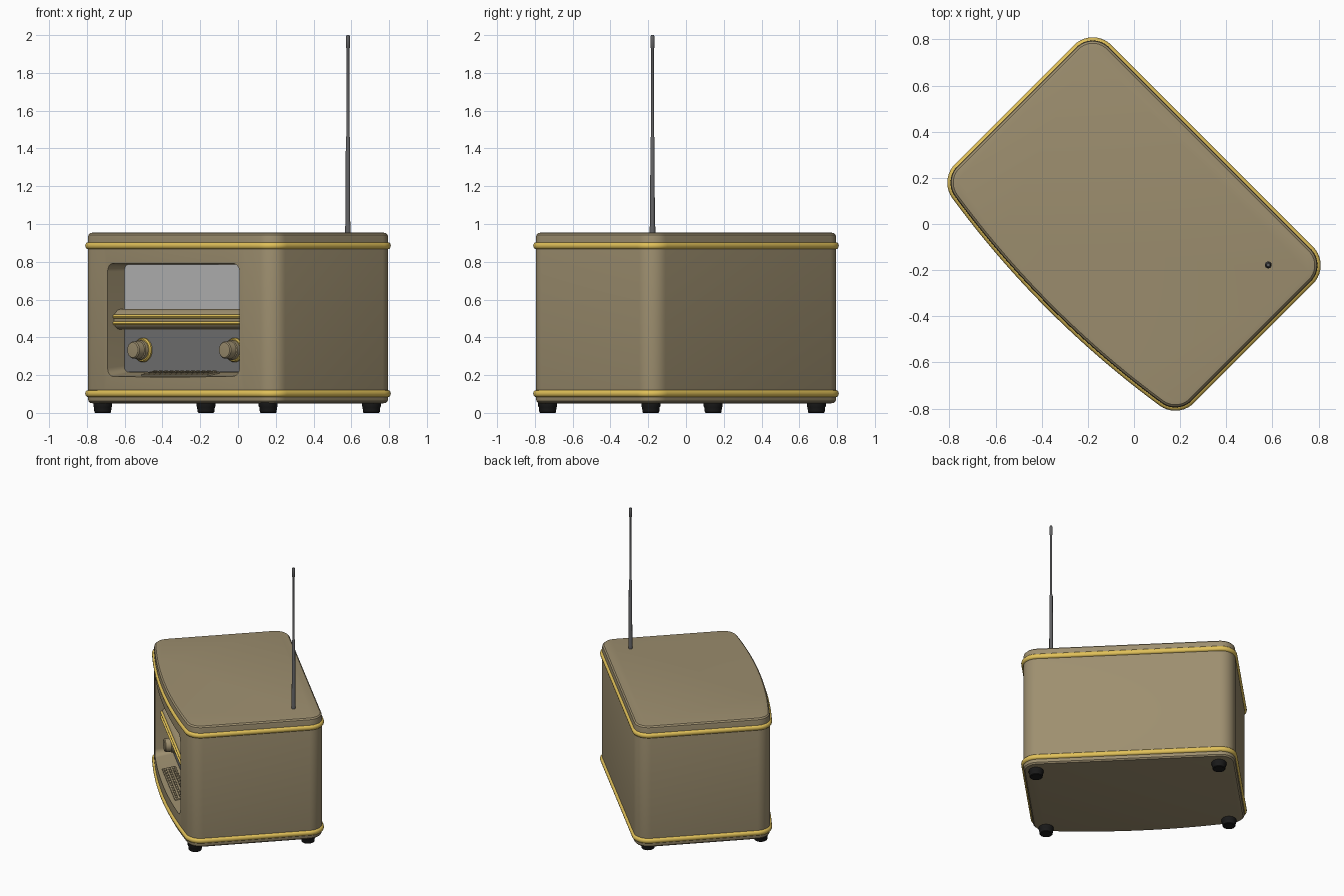
import bpy, bmesh
from math import pi, sin, cos, atan2, radians, sqrt
from mathutils import Matrix, Vector

if "Cube" in bpy.data.objects:
    bpy.data.objects.remove(bpy.data.objects["Cube"])

# The radio is built facing -y, then turned 45 degrees at the end
PARTS = []


def material(name, r, g, b):
    m = bpy.data.materials.new(name)
    m.diffuse_color = (r, g, b, 1)
    m.use_nodes = True
    m.node_tree.nodes["Principled BSDF"].inputs["Base Color"].default_value = m.diffuse_color
    return m


TAN = material("tan", .34, .275, .16)
GOLD = material("gold", .75, .53, .1)
LIGHT = material("dial_grey", .5, .5, .5)
DARK = material("panel_grey", .18, .18, .18)
METAL = material("antenna_grey", .12, .12, .125)
BLACK = material("rubber", .01, .01, .01)


def make(name, bm, mat, bevel=0):
    bmesh.ops.recalc_face_normals(bm, faces=bm.faces)
    me = bpy.data.meshes.new(name)
    if bevel:
        bmesh.ops.bevel(bm, geom=bm.edges[:], offset=bevel, segments=2,
                        affect='EDGES', profile=.5)
    bm.to_mesh(me)
    bm.free()
    ob = bpy.data.objects.new(name, me)
    bpy.context.collection.objects.link(ob)
    me.materials.append(mat)
    PARTS.append(ob)
    return ob


def loft(name, rings, mat, closed=False):
    """Skin a list of equal-length point rings; cap the ends or close the loop."""
    bm = bmesh.new()
    vs = [[bm.verts.new(p) for p in r] for r in rings]
    n = len(vs[0])
    pairs = list(zip(vs, vs[1:])) + ([(vs[-1], vs[0])] if closed else [])
    for a, b in pairs:
        for i in range(n):
            j = (i + 1) % n
            bm.faces.new((a[i], a[j], b[j], b[i]))
    if not closed:
        bm.faces.new(vs[0])
        bm.faces.new(vs[-1])
    return make(name, bm, mat)


def lathe(name, profile, at, mat, forward=False, n=32):
    """Turn (radius, height) pairs around z, or around -y when forward."""
    rings = []
    for r, h in profile:
        ring = []
        for i in range(n):
            a = 2 * pi * i / n
            p = (r * cos(a), -h, r * sin(a)) if forward else (r * cos(a), r * sin(a), h)
            ring.append(Vector(p) + Vector(at))
        rings.append(ring)
    return loft(name, rings, mat)


def box(name, x, y, z, mat, bevel=0):
    bm = bmesh.new()
    bmesh.ops.create_cube(bm, size=1)
    for v in bm.verts:
        v.co = (x[v.co.x > 0], y[v.co.y > 0], z[v.co.z > 0])
    return make(name, bm, mat, bevel)


# Cabinet outline: bowed front, three flat sides, rounded corners
U, BACK, R = .718, .465, .1
ARC_R, FRONT = 4.19, -.512
ARC_Y = FRONT + ARC_R


def outline(d, z):
    cx, cy = U - R, -.365
    t = atan2(cx, ARC_Y - cy)
    pts = [((ARC_R + d) * sin(t * k / 12), ARC_Y - (ARC_R + d) * cos(t * k / 12))
           for k in range(-11, 12)]
    for y, a0, a1 in ((cy, -pi / 2 + t, 0), (BACK - R, 0, pi / 2)):
        pts += [(cx + (R + d) * cos(a0 + (a1 - a0) * k / 10),
                 y + (R + d) * sin(a0 + (a1 - a0) * k / 10)) for k in range(11)]
    for y, a0, a1 in ((BACK - R, pi / 2, pi), (cy, pi, 3 * pi / 2 - t)):
        pts += [(-cx + (R + d) * cos(a0 + (a1 - a0) * k / 10),
                 y + (R + d) * sin(a0 + (a1 - a0) * k / 10)) for k in range(11)]
    return [(x, y, z) for x, y in pts]


def round_rect(hw, z0, z1, r, y):
    pts = []
    for sx, zc, a0 in ((1, z0 + r, -pi / 2), (1, z1 - r, 0),
                       (-1, z1 - r, pi / 2), (-1, z0 + r, pi)):
        for k in range(7):
            a = a0 + pi / 2 * k / 6
            pts.append((sx * (hw - r) + r * cos(a), y, zc + r * sin(a)))
    return pts


# Cabinet with the front recess cut out
EDGE = [(0, 0), (.018, .003), (.027, .012), (.03, .03)]
rings = [outline(-.03 + d, .05 + h) for d, h in EDGE]
rings += [outline(-.03 + d, .955 - h) for d, h in reversed(EDGE)]
body = loft("cabinet", rings, TAN)
cutter = loft("recess_cutter", [round_rect(.49, .215, .786, .035, -.355),
                                round_rect(.494, .19, .792, .045, -.512),
                                round_rect(.50, .178, .795, .05, -.6)], TAN)
cutter.hide_render = True
mod = body.modifiers.new("recess", 'BOOLEAN')
mod.object = cutter
mod.operation = 'DIFFERENCE'
mod.solver = 'EXACT'
dg = bpy.context.evaluated_depsgraph_get()
cut = bpy.data.meshes.new_from_object(body.evaluated_get(dg))
body.modifiers.clear()
body.data = cut
PARTS.remove(cutter)
bpy.data.objects.remove(cutter)

# Gold trim bands
for name, z in (("upper_trim", .885), ("lower_trim", .102)):
    loft(name, [outline(.014 * cos(2 * pi * k / 12), z + .018 * sin(2 * pi * k / 12))
                for k in range(12)], GOLD, closed=True)

# Dial glass and control panel at the back of the recess
loft("dial_panel", [round_rect(.488, .50, .785, .03, y) for y in (-.35, -.362)], LIGHT)
loft("control_panel", [round_rect(.488, .216, .50, .03, y) for y in (-.35, -.363)], DARK)

# Middle bar with two gold ribs
PROF = [(-.352, .44), (-.405, .443), (-.426, .455), (-.436, .475), (-.438, .50),
        (-.43, .525), (-.412, .543), (-.39, .55), (-.352, .55)]
loft("middle_bar", [[(x, y, z) for y, z in PROF] for x in (-.495, .495)], TAN)
for name, z in (("lower_rib", .474), ("upper_rib", .510)):
    loft(name, [[(x, -.434 + .012 * cos(pi * k / 6), z + .01 * sin(pi * k / 6))
                 for k in range(12)] for x in (-.492, .492)], GOLD)

# Control knobs with gold rings
for side, x in (("left", -.343), ("right", .343)):
    at = (x, -.36, .333)
    lathe(side + "_knob_ring", [(.064, 0), (.064, .012), (.058, .02), (.05, .02)],
          at, GOLD, True)
    lathe(side + "_knob", [(.052, 0), (.052, .04), (.047, .044), (.045, .08),
                           (.04, .086), (.032, .087)], at, TAN, True)

# Key plate on the sloping recess floor
slope = Matrix.Translation((0, -.43, .206)) @ Matrix.Rotation(radians(9), 4, 'X')
keys = [box("key_plate", (-.25, .25), (-.047, .047), (-.008, .006), TAN, .003)]
for i in range(12):
    for j in range(3):
        x, y = -.22 + .04 * i, -.029 + .029 * j
        keys.append(box("key", (x - .014, x + .014), (y - .009, y + .009),
                        (.002, .012), TAN, .002))
for k in keys:
    k.data.transform(slope)

# Feet
for side, x in (("left", -.608), ("right", .631)):
    for end, y in (("front", -.405), ("back", .368)):
        lathe(f"{end}_{side}_foot", [(.04, 0), (.044, .004), (.047, .03), (.05, .035),
                                     (.05, .055)], (x, y, 0), BLACK)

# Telescopic antenna
lathe("antenna", [(.015, .95), (.015, .985), (.0125, 1.0), (.0115, 1.455), (.008, 1.465),
                  (.008, 1.93), (.011, 1.935), (.011, 1.992), (.007, 2.0)],
      (.537, .286, 0), METAL, n=20)

# Turn the whole radio and smooth it
turn = Matrix.Rotation(radians(-45), 4, 'Z')
bpy.ops.object.select_all(action='DESELECT')
for ob in PARTS:
    ob.data.transform(turn)
    ob.select_set(True)
bpy.context.view_layer.objects.active = body
bpy.ops.object.shade_smooth_by_angle(angle=radians(35))
